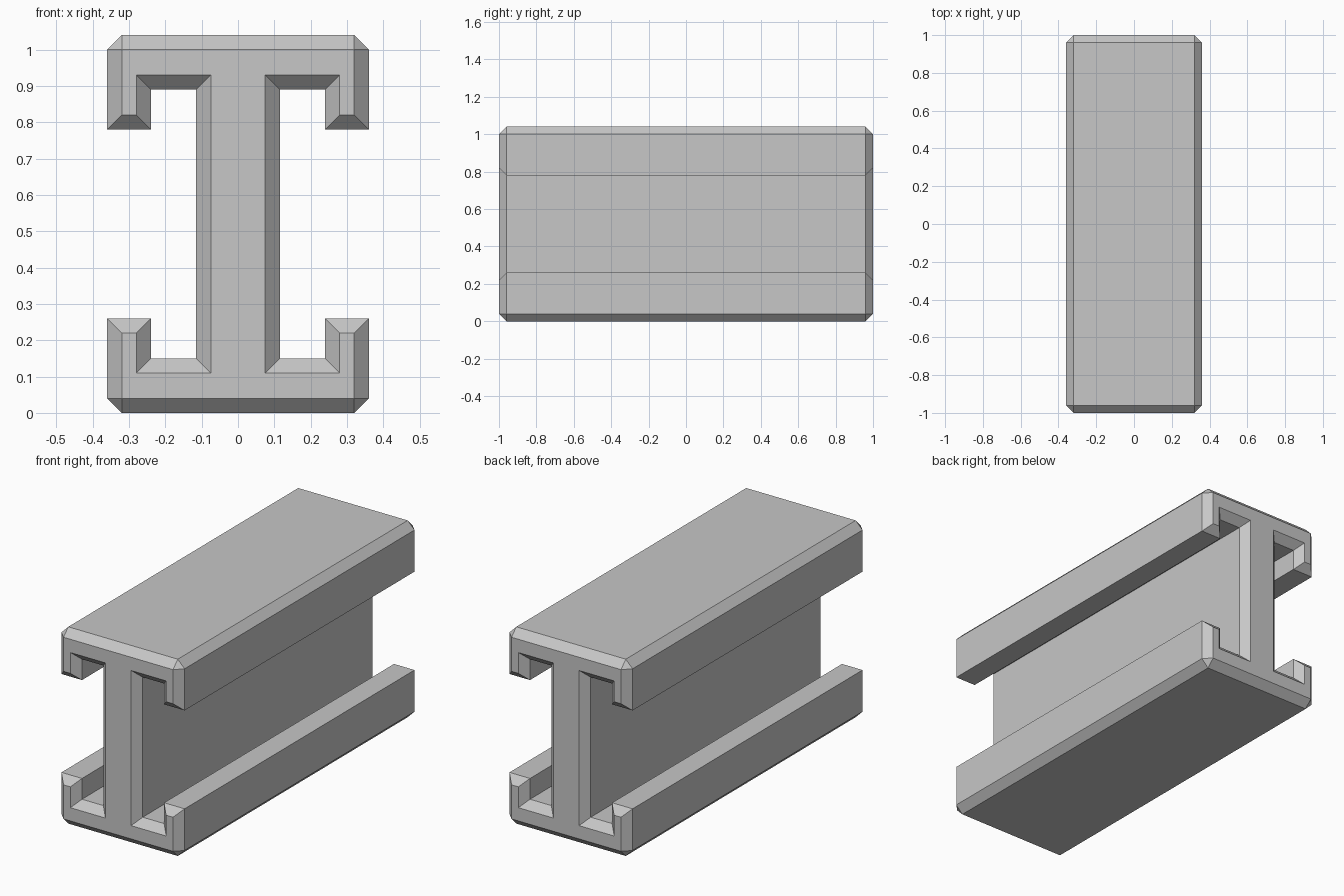
import bpy
import bmesh

cube = bpy.data.objects.get("Cube")
if cube:
    bpy.data.objects.remove(cube, do_unlink=True)

MID_Z = 0.52      # half the beam height
HALF_LENGTH = 1.0
BEVEL = 0.04      # end bevel

# One quarter of the section, from the web round the lip to the flange,
# as (x, height above the middle)
body_quarter = [(0.115, 0.37), (0.24, 0.37), (0.24, 0.26),
                (0.36, 0.26), (0.36, 0.48), (0.32, 0.52)]
# Matching quarter of the end face, inset by the bevel;
# both flange corner points meet, giving a triangular corner facet
cap_quarter = [(0.075, 0.41), (0.28, 0.41), (0.28, 0.30),
               (0.32, 0.30), (0.32, 0.48), (0.32, 0.48)]


def full_section(quarter):
    """Mirror a quarter section into a closed outline."""
    outline = []
    for sx, sz in ((1, 1), (-1, 1), (-1, -1), (1, -1)):
        points = quarter if sx * sz > 0 else quarter[::-1]
        outline += [(sx * x, MID_Z + sz * h) for x, h in points]
    return outline


def add_ring(bm, outline, y):
    return [bm.verts.new((x, y, z)) for x, z in outline]


# Beam: four rings along its length, bridged and capped
bm = bmesh.new()
body, cap = full_section(body_quarter), full_section(cap_quarter)
shoulder = HALF_LENGTH - BEVEL
rings = [add_ring(bm, cap, -HALF_LENGTH), add_ring(bm, body, -shoulder),
         add_ring(bm, body, shoulder), add_ring(bm, cap, HALF_LENGTH)]
count = len(body)
for a, b in zip(rings, rings[1:]):
    for i in range(count):
        j = (i + 1) % count
        bm.faces.new((a[i], a[j], b[j], b[i]))
bm.faces.new(rings[0][::-1])
bm.faces.new(rings[-1])
bmesh.ops.remove_doubles(bm, verts=bm.verts[:], dist=0.001)
bmesh.ops.recalc_face_normals(bm, faces=bm.faces[:])

mesh = bpy.data.meshes.new("slotted_beam")
bm.to_mesh(mesh)
bm.free()

# Plain grey metal
grey = bpy.data.materials.new("light_grey")
grey.use_nodes = True
colour = (0.57, 0.57, 0.57, 1)
grey.diffuse_color = colour
for node in grey.node_tree.nodes:
    if node.type == "BSDF_PRINCIPLED":
        node.inputs["Base Color"].default_value = colour
mesh.materials.append(grey)

beam = bpy.data.objects.new("slotted_beam", mesh)
bpy.context.scene.collection.objects.link(beam)
